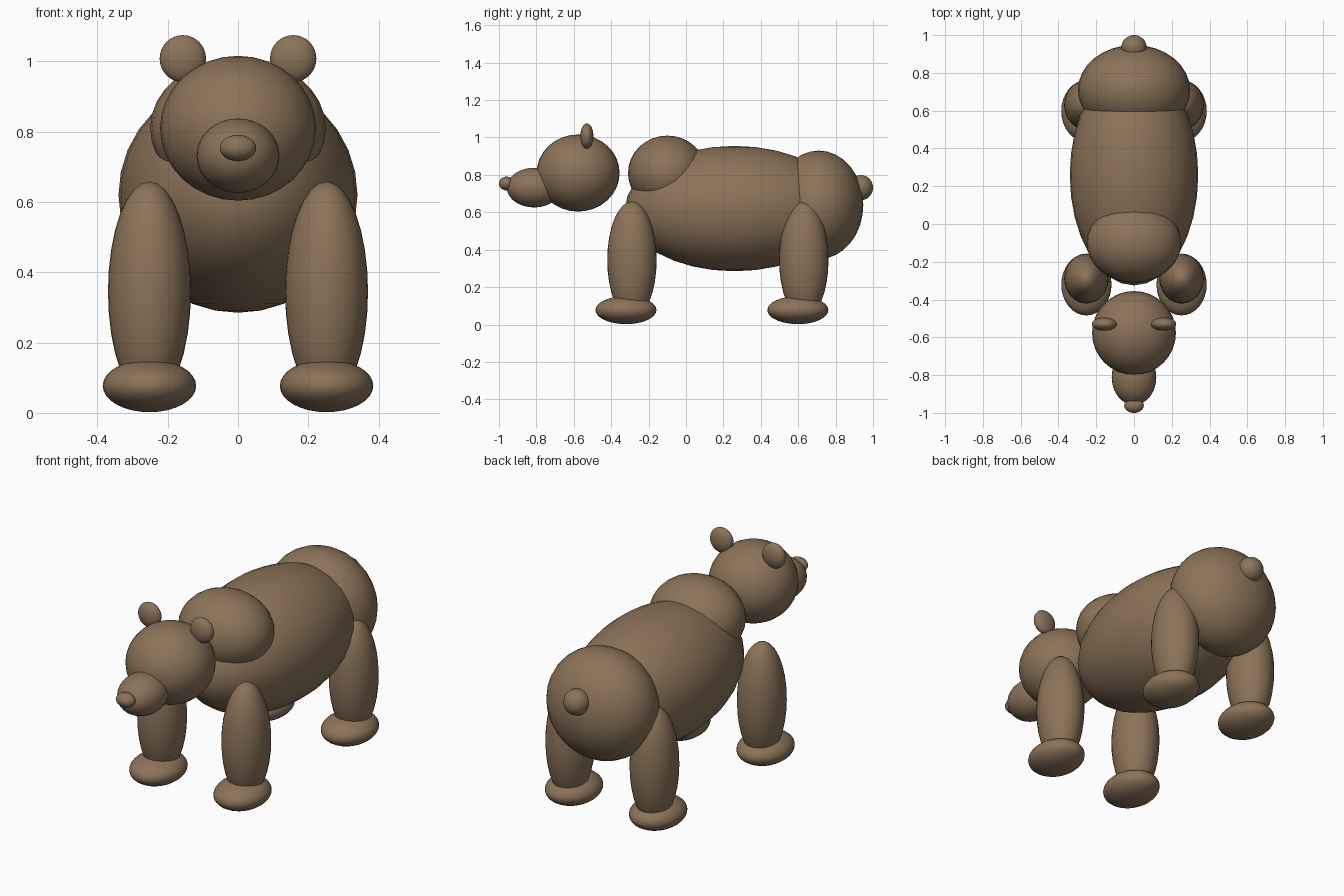
import bpy
import bmesh
from mathutils import Matrix

cube = bpy.data.objects.get("Cube")
if cube:
    bpy.data.objects.remove(cube, do_unlink=True)

# Single fur colour
FUR = (0.26, 0.171, 0.1, 1.0)
fur = bpy.data.materials.new("brown_fur")
fur.use_nodes = True
fur.diffuse_color = FUR
shader = fur.node_tree.nodes["Principled BSDF"]
shader.inputs["Base Color"].default_value = FUR
shader.inputs["Roughness"].default_value = 0.8


def ellipsoid(name, centre, radii):
    """Smooth ball stretched to three radii."""
    bm = bmesh.new()
    bmesh.ops.create_uvsphere(bm, u_segments=32, v_segments=16, radius=1,
                              matrix=Matrix.Diagonal((*radii, 1)))
    for face in bm.faces:
        face.smooth = True
    mesh = bpy.data.meshes.new(name)
    bm.to_mesh(mesh)
    bm.free()
    mesh.materials.append(fur)
    obj = bpy.data.objects.new(name, mesh)
    obj.location = centre
    bpy.context.collection.objects.link(obj)
    return obj


def pair(name, centre, radii):
    """The same ball on the left (+x) and right (-x)."""
    x, y, z = centre
    ellipsoid("left_" + name, (x, y, z), radii)
    ellipsoid("right_" + name, (-x, y, z), radii)


# Torso
ellipsoid("body", (0, 0.26, 0.62), (0.34, 0.585, 0.335))
ellipsoid("shoulder_hump", (0, -0.1, 0.81), (0.25, 0.21, 0.2))
ellipsoid("rump", (0, 0.71, 0.64), (0.297, 0.238, 0.29))
ellipsoid("tail", (0, 0.935, 0.732), (0.067, 0.065, 0.067))

# Head
ellipsoid("head", (0, -0.577, 0.81), (0.222, 0.222, 0.206))
ellipsoid("snout", (0, -0.812, 0.732), (0.118, 0.146, 0.106))
ellipsoid("nose", (0, -0.96, 0.754), (0.052, 0.04, 0.037))
pair("ear", (0.157, -0.53, 1.008), (0.066, 0.035, 0.067))

# Legs and feet
for end, leg_y in (("front", -0.289), ("back", 0.63)):
    pair(end + "_leg", (0.252, leg_y, 0.345), (0.118, 0.132, 0.313))
    pair(end + "_foot", (0.252, leg_y - 0.032, 0.077), (0.133, 0.163, 0.075))
